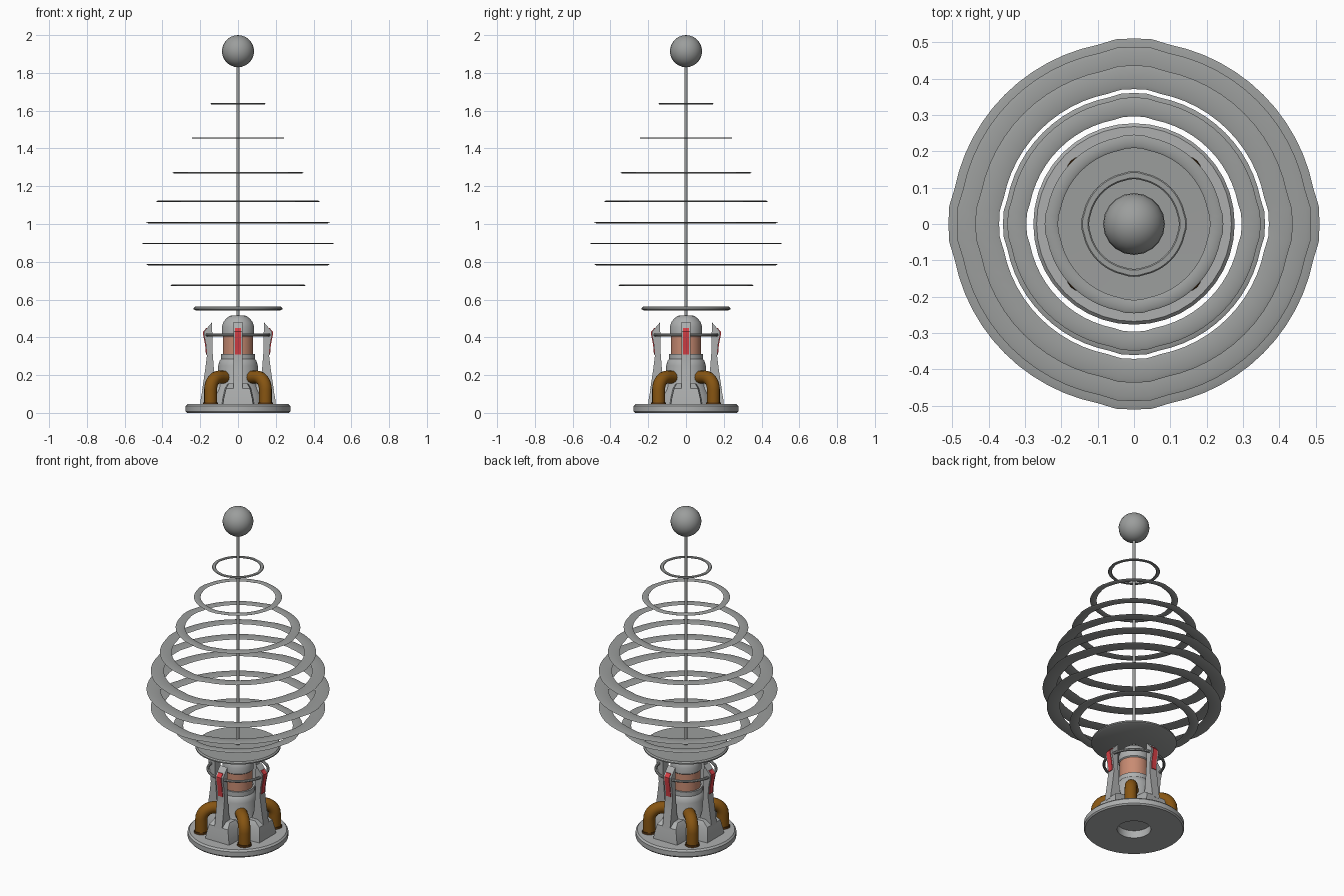
import bpy, bmesh, math
from mathutils import Matrix, Vector

if "Cube" in bpy.data.objects:
    bpy.data.objects.remove(bpy.data.objects["Cube"])


def mat(name, r, g, b):
    m = bpy.data.materials.new(name)
    m.diffuse_color = (r, g, b, 1)
    m.use_nodes = True
    m.node_tree.nodes["Principled BSDF"].inputs["Base Color"].default_value = m.diffuse_color
    return m


GREY = mat("mid_grey", 0.33, 0.34, 0.335)
LIGHT = mat("light_grey", 0.42, 0.43, 0.43)
COPPER = mat("copper", 0.58, 0.26, 0.17)
BROWN = mat("brown_pipe", 0.24, 0.09, 0.006)
DARK = mat("dark_brown", 0.08, 0.03, 0.005)
RED = mat("red", 0.68, 0.05, 0.06)


def finish(name, bm, material, angle=35):
    bmesh.ops.recalc_face_normals(bm, faces=bm.faces)
    me = bpy.data.meshes.new(name)
    bm.to_mesh(me)
    bm.free()
    ob = bpy.data.objects.new(name, me)
    bpy.context.collection.objects.link(ob)
    me.materials.append(material)
    bpy.ops.object.select_all(action='DESELECT')
    ob.select_set(True)
    bpy.context.view_layer.objects.active = ob
    bpy.ops.object.shade_smooth_by_angle(angle=math.radians(angle))
    return ob


def loft(bm, rings, closed=False, caps=False):
    """Join successive vertex rings with quads."""
    vs = [[bm.verts.new(p) for p in ring] for ring in rings]
    n = len(vs[0])
    pairs = list(zip(vs, vs[1:])) + ([(vs[-1], vs[0])] if closed else [])
    for a, b in pairs:
        for i in range(n):
            j = (i + 1) % n
            bm.faces.new((a[i], a[j], b[j], b[i]))
    if caps:
        bm.faces.new(vs[0])
        bm.faces.new(vs[-1])


def lathe(name, profile, material, seg=40, closed=False, caps=False, tabs=0.0):
    """Spin (r, z) points round z; tabs pushes out the rim at the four axes."""
    def ring(r, z):
        out = []
        for i in range(seg):
            a = 2 * math.pi * i / seg
            off = min(i % (seg // 4), -i % (seg // 4))
            k = r * (1 + (tabs if off <= 1 else 0))
            out.append((k * math.cos(a), k * math.sin(a), z))
        return out
    bm = bmesh.new()
    loft(bm, [ring(r, z) for r, z in profile], closed, caps)
    return finish(name, bm, material)


def prism(name, profile, half, material, turn):
    """Extrude an (r, z) outline sideways, then turn it round z."""
    bm = bmesh.new()
    loft(bm, [[(r, s * half, z) for r, z in profile] for s in (-1, 1)], caps=True)
    bm.transform(Matrix.Rotation(turn, 4, 'Z'))
    return finish(name, bm, material, 25)


# Base dish with a hole in the underside
lathe("base", [(0.093, 0.0), (0.27, 0.0), (0.277, 0.008), (0.277, 0.036), (0.268, 0.046),
               (0.093, 0.046)], LIGHT, closed=True)

# Central column: lower body, copper band, domed cap
lathe("lower_column", [(0.15, 0.045), (0.14, 0.09), (0.115, 0.14), (0.105, 0.17), (0.105, 0.25),
                       (0.098, 0.275), (0.09, 0.285), (0.09, 0.312), (0.08, 0.312)], LIGHT, caps=True)
lathe("copper_band", [(0.08, 0.305), (0.08, 0.425)], COPPER, caps=True)
lathe("column_cap", [(0.08, 0.415), (0.086, 0.42), (0.086, 0.455), (0.078, 0.48), (0.062, 0.5),
                     (0.045, 0.513), (0.03, 0.516)], LIGHT, caps=True)

# Four legs with feet and red plates on the axes
leg = [(0.19, 0.12), (0.175, 0.22), (0.165, 0.3), (0.17, 0.36), (0.18, 0.41), (0.18, 0.43),
       (0.137, 0.48), (0.135, 0.33), (0.125, 0.2), (0.1, 0.12)]
plate = [(0.166, 0.31), (0.17, 0.36), (0.18, 0.41), (0.18, 0.43), (0.163, 0.45)]
plate = [(r + 0.004, z) for r, z in plate] + [(r - 0.004, z) for r, z in reversed(plate)]
for k in range(4):
    turn = k * math.pi / 2
    prism(f"leg_{k}", leg, 0.025, LIGHT, turn)
    prism(f"red_plate_{k}", plate, 0.015, RED, turn)
    bm = bmesh.new()
    loft(bm, [[(r0, -w, z), (r1, -w * 0.9, z), (r1, w * 0.9, z), (r0, w, z)]
              for r0, r1, w, z in ((0.08, 0.2, 0.088, 0.045), (0.08, 0.197, 0.084, 0.075),
                                   (0.08, 0.187, 0.07, 0.13), (0.08, 0.15, 0.055, 0.155))], caps=True)
    bm.transform(Matrix.Rotation(turn, 4, 'Z'))
    finish(f"foot_{k}", bm, LIGHT, 20)

# Ring rod joining the legs
tube = [(0.166 + 0.008 * math.cos(t * math.pi / 4), 0.413 + 0.008 * math.sin(t * math.pi / 4))
        for t in range(8)]
lathe("leg_ring", tube, GREY, closed=True)

# Four bent pipes on the diagonals, each with a collar
path = [(0.205, 0.045), (0.205, 0.125)]
path += [(0.14 + 0.065 * math.cos(a), 0.125 + 0.065 * math.sin(a))
         for a in (math.pi / 2 * t / 7 for t in range(1, 8))] + [(0.07, 0.188)]
for k in range(4):
    turn = Matrix.Rotation(math.pi / 4 + k * math.pi / 2, 4, 'Z')
    bm = bmesh.new()
    rings = []
    for i, (r, z) in enumerate(path):
        p, q = path[max(i - 1, 0)], path[min(i + 1, len(path) - 1)]
        t = Vector((q[0] - p[0], 0, q[1] - p[1])).normalized()
        n = Vector((t.z, 0, -t.x))
        rings.append([Vector((r, 0, z)) + 0.034 * (n * math.cos(a) + Vector((0, 1, 0)) * math.sin(a))
                      for a in (2 * math.pi * s / 16 for s in range(16))])
    loft(bm, rings, caps=True)
    bm.transform(turn)
    finish(f"pipe_{k}", bm, BROWN)
    bm = bmesh.new()
    bmesh.ops.create_cone(bm, cap_ends=True, segments=16, radius1=0.041, radius2=0.039, depth=0.012,
                          matrix=turn @ Matrix.Translation((0.205, 0, 0.05)))
    finish(f"pipe_collar_{k}", bm, DARK)

# Flat plate above the cap
lathe("top_plate", [(0.03, 0.542), (0.225, 0.543), (0.235, 0.548), (0.235, 0.555), (0.228, 0.562),
                    (0.02, 0.56)], GREY, caps=True)

# Thin floating rings, all scaled copies of one shape
for i, (z, r) in enumerate([(0.675, 0.355), (0.785, 0.48), (0.897, 0.503), (1.007, 0.48), (1.12, 0.43),
                            (1.271, 0.343), (1.455, 0.242), (1.637, 0.143)]):
    h = 0.0035
    lathe(f"floating_ring_{i}", [(r, z), (r * 0.975, z + h), (r * 0.875, z + h), (r * 0.85, z),
                                 (r * 0.875, z - h), (r * 0.975, z - h)],
          GREY, seg=64, closed=True, tabs=0.015)

# Mast and ball
lathe("mast", [(0.008, 0.51), (0.008, 1.85)], GREY, seg=12, caps=True)
bm = bmesh.new()
bmesh.ops.create_uvsphere(bm, u_segments=20, v_segments=14, radius=0.085,
                          matrix=Matrix.Translation((0, 0, 1.915)))
finish("ball", bm, GREY)
